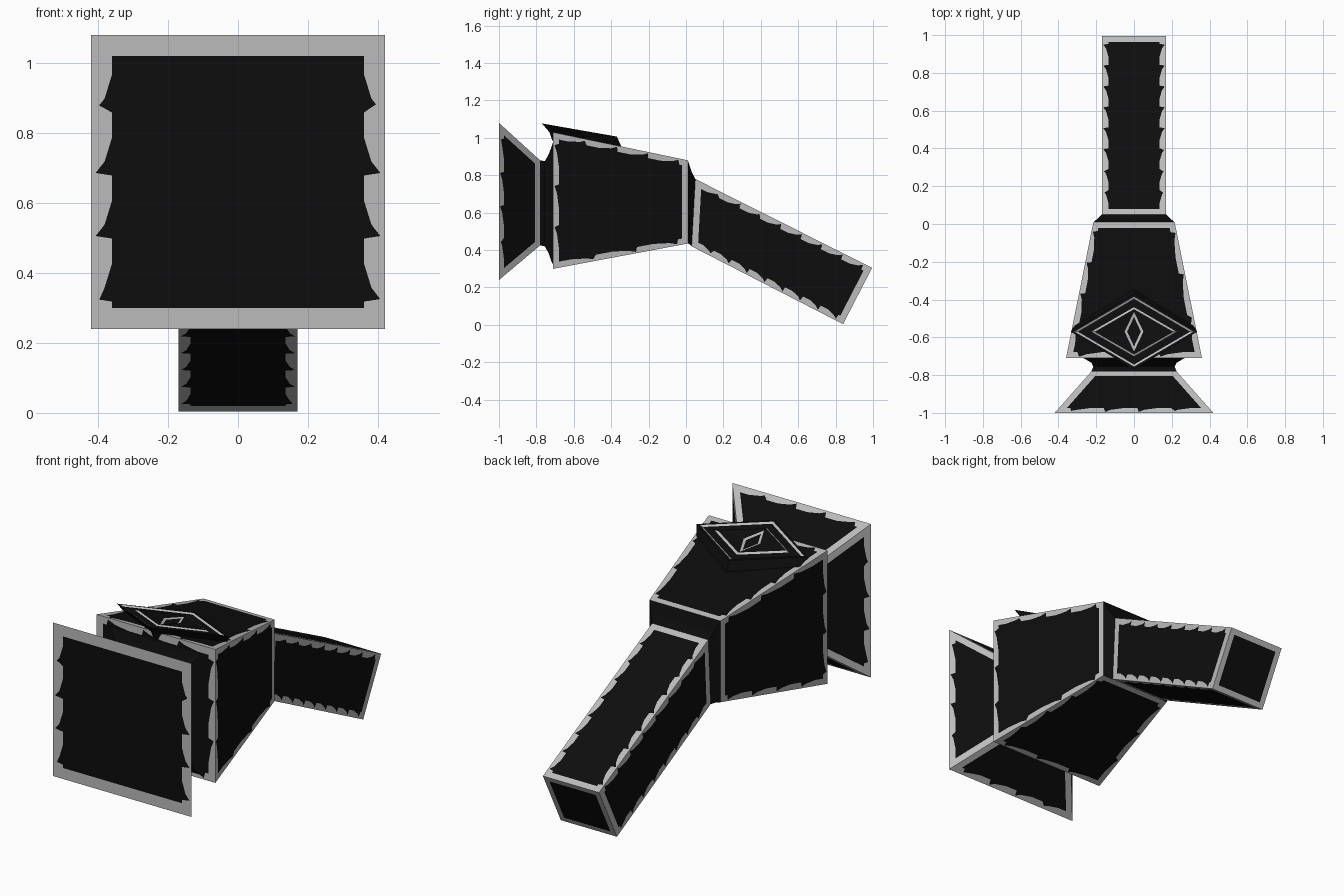
import bpy, bmesh
from mathutils import Vector

if "Cube" in bpy.data.objects:
    bpy.data.objects.remove(bpy.data.objects["Cube"])


def material(name, v):
    m = bpy.data.materials.new(name)
    m.diffuse_color = (v, v, v, 1)
    m.use_nodes = True
    m.node_tree.nodes["Principled BSDF"].inputs["Base Color"].default_value = m.diffuse_color
    return m


BLACK = material("black_paint", 0.004)
GREY = material("worn_edge", 0.5)


def finish(bm, name):
    me = bpy.data.meshes.new(name)
    bm.to_mesh(me)
    bm.free()
    me.materials.append(BLACK)
    me.materials.append(GREY)
    ob = bpy.data.objects.new(name, me)
    bpy.context.collection.objects.link(ob)
    return ob


def add_face(bm, pts, centre, mat):
    """Polygon whose normal points away from the part's centre."""
    f = bm.faces.new([bm.verts.new(p) for p in pts])
    f.normal_update()
    if f.normal.dot(f.calc_center_median() - centre) < 0:
        f.normal_flip()
    f.material_index = mat


def panel(bm, q, centre, w, teeth):
    """Planar quad: worn grey rim with a saw-toothed edge round a black field."""
    if not w:
        add_face(bm, q, centre, 0)
        return
    n = (q[1] - q[0]).cross(q[3] - q[0]).normalized()
    d = [(q[(i + 1) % 4] - q[i]).normalized() for i in range(4)]
    corners = []
    for i in range(4):
        s = d[i - 1].cross(d[i]).length
        corners.append(q[i] + (d[i] - d[i - 1]) * (w / s))
    outer, inner = [], []
    for i in range(4):
        j = (i + 1) % 4
        k = abs(teeth[i])
        steps = [(0, 0)]
        for a in range(k):
            steps += [((a + 0.3) / k, 0), ((a + 0.68) / k, 0.35),
                      ((a + 0.86) / k, 0.78), ((a + 0.9) / k, 0)]
        if teeth[i] < 0:
            steps = [(0, 0)] + [(1 - t, o) for t, o in reversed(steps[1:])]
        inward = n.cross(d[i])
        for t, o in steps:
            outer.append(q[i].lerp(q[j], t))
            inner.append(corners[i].lerp(corners[j], t) - inward * w * o)
    for i in range(len(outer)):
        j = (i + 1) % len(outer)
        add_face(bm, [outer[i], outer[j], inner[j], inner[i]], centre, 1)
    add_face(bm, inner, centre, 0)


def ring(hx, y0, z0, y1=None, z1=1.0):
    """Rectangular section: half width, bottom edge (y0,z0), top edge (y1,z1)."""
    y1 = y0 if y1 is None else y1
    return [Vector(p) for p in ((-hx, y0, z0), (hx, y0, z0), (hx, y1, z1), (-hx, y1, z1))]


def tube(name, rings, w=0, teeth=(0, 0, 0, 0), start=None, end=None):
    """Skin rings with panels; start/end are (rim width, teeth) caps."""
    bm = bmesh.new()
    centre = sum((p for r in rings for p in r), Vector()) / (4 * len(rings))
    for a, b in zip(rings, rings[1:]):
        for i in range(4):
            j = (i + 1) % 4
            panel(bm, [a[i], a[j], b[j], b[i]], centre, w, teeth)
    for r, cap in ((rings[0], start), (rings[-1], end)):
        if cap:
            panel(bm, r, centre, *cap)
    bmesh.ops.remove_doubles(bm, verts=bm.verts, dist=1e-5)
    return finish(bm, name)


# Flared striking head
tube("flared_head", [ring(.42, -1, .24, z1=1.08), ring(.225, -.78, .425, z1=.88)],
     .035, (4, 0, 0, 0), start=(.06, (0, -4, 0, 4)))

# Concave neck between head and body
tube("neck", [ring(.225, -.78, .425, z1=.88), ring(.215, -.755, .42, z1=.875),
              ring(.225, -.735, .385, z1=.91), ring(.25, -.72, .34, z1=.95),
              ring(.27, -.71, .32, z1=.98)])

# Tapered body
back = ring(.215, .01, .435, z1=.88)
tube("body", [ring(.36, -.71, .30, z1=1.03), back], .032, (3, 4, 0, -3),
     start=(.04, (3, 3, 3, 3)))

# Collar and angled handle
grip = ring(.17, .03, .42, .05, .78)
tube("collar", [back, ring(.19, .02, .43, .03, .82), grip])
tube("handle", [grip, ring(.17, .84, .004, .995, .305)], .034, (0, 8, 0, -8),
     end=(.03, (0, 0, 0, 0)))

# Diamond emblem plate: nested diamonds with thin worn lines on shallow steps
bm = bmesh.new()
levels = [  # half x, half y, y shift, lift, grey band to this level
    (.31, .19, .045, -.09, 0), (.315, .19, .03, -.045, 0), (.335, .2, 0, 0, 0),
    (.315, .185, 0, 0, 0), (.297, .174, 0, -.006, 1), (.225, .13, 0, -.006, 0),
    (.207, .119, 0, 0, 1), (.05, .105, 0, -.004, 0), (.036, .078, 0, -.008, 1)]
loops = []
for hx, hy, dy, lift, _ in levels:
    pts = ((hx, 0), (0, hy), (-hx, 0), (0, -hy))
    loops.append([bm.verts.new((x, -.57 + dy + y, 1.042 - .175 * y + lift)) for x, y in pts])
for a, b, lv in zip(loops, loops[1:], levels[1:]):
    for i in range(4):
        j = (i + 1) % 4
        bm.faces.new([a[i], a[j], b[j], b[i]]).material_index = lv[4]
bm.faces.new(loops[-1])
bm.faces.new(loops[0][::-1])
bmesh.ops.recalc_face_normals(bm, faces=bm.faces)
finish(bm, "diamond_plate")
